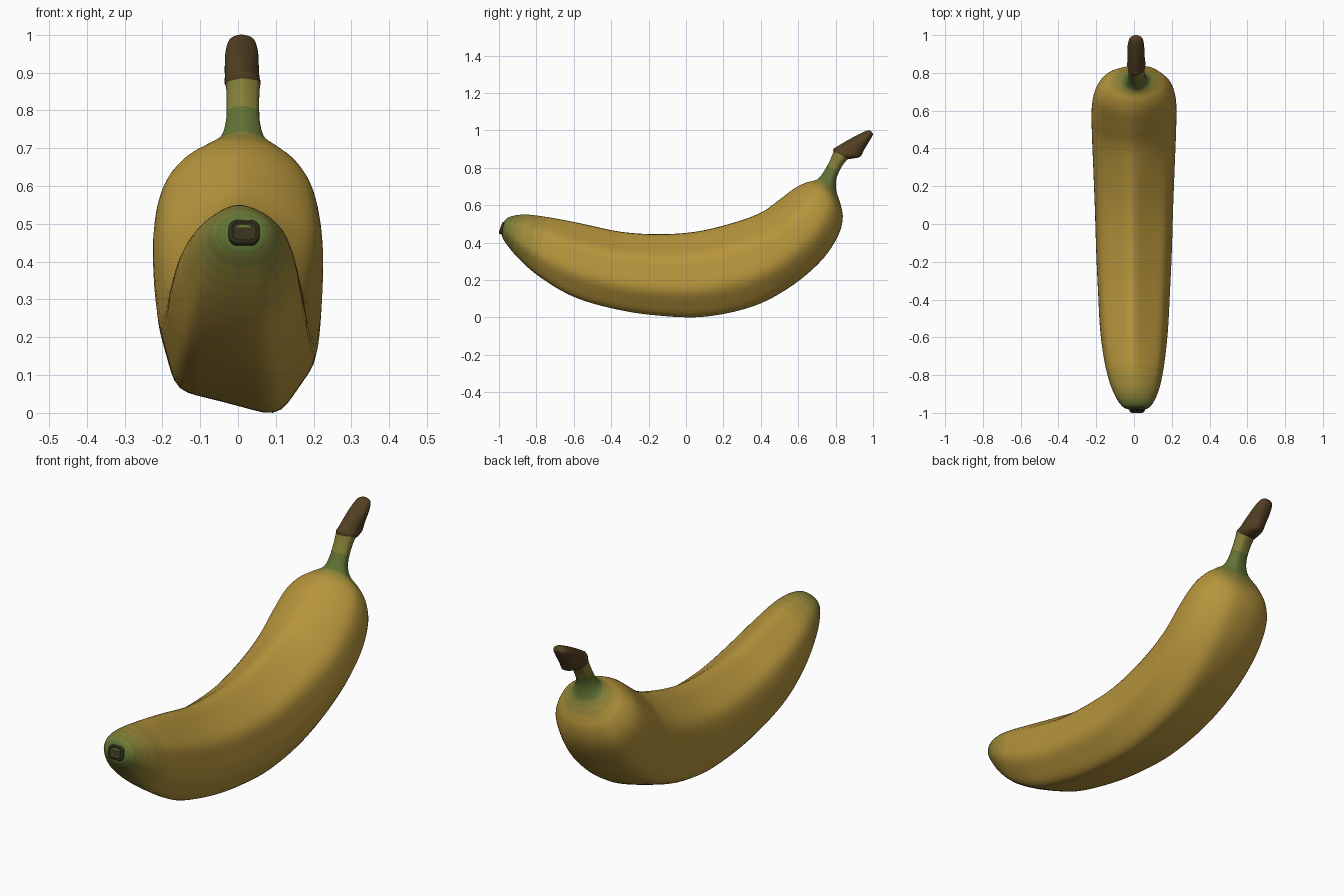
import bpy, bmesh, math
from mathutils import Vector

if "Cube" in bpy.data.objects:
    bpy.data.objects.remove(bpy.data.objects["Cube"])

SIDES = 60
RIDGES = [(1, -.36), (.84, .42), (-.08, 1.02), (-.9, .5), (-1.02, .0), (-.8, -.70), (.5, -1)]


def material(name, rgb):
    m = bpy.data.materials.new(name)
    m.diffuse_color = (*rgb, 1)
    m.use_nodes = True
    m.node_tree.nodes["Principled BSDF"].inputs["Base Color"].default_value = m.diffuse_color
    return m


def lerp(a, b, t):
    return tuple(p + (q - p) * t for p, q in zip(a, b))


# ridged cross-section as a radius for every angle
def ridge_radii():
    radii = []
    for i in range(SIDES):
        a = 2 * math.pi * i / SIDES
        d = (math.cos(a), math.sin(a))
        best = 1.0
        for k, p in enumerate(RIDGES):
            q = RIDGES[(k + 1) % len(RIDGES)]
            e = (q[0] - p[0], q[1] - p[1])
            den = d[0] * e[1] - d[1] * e[0]
            if abs(den) < 1e-6:
                continue
            r = (p[0] * e[1] - p[1] * e[0]) / den
            s = (p[0] * d[1] - p[1] * d[0]) / den
            if r > 0 and -1e-4 <= s <= 1.0001:
                best = r
        radii.append(best)
    for _ in range(2):
        radii = [(radii[i - 1] + 2 * radii[i] + radii[(i + 1) % SIDES]) / 4 for i in range(SIDES)]
    return radii


RADII = ridge_radii()


def section(blend):
    pts = []
    for i, r in enumerate(RADII):
        a = 2 * math.pi * i / SIDES
        r = 1 + (r - 1) * blend
        pts.append((r * math.cos(a), r * math.sin(a)))
    lo = [min(p[k] for p in pts) for k in (0, 1)]
    hi = [max(p[k] for p in pts) for k in (0, 1)]
    return [tuple((p[k] - lo[k]) / (hi[k] - lo[k]) * 2 - 1 for k in (0, 1)) for p in pts]


def spline(stations, steps):
    out = []
    n = len(stations)
    for i in range(n - 1):
        p0, p1, p2, p3 = (stations[min(max(j, 0), n - 1)] for j in range(i - 1, i + 3))
        for s in range(steps):
            t = s / steps
            out.append(tuple(.5 * (2 * b + (c - a) * t + (2 * a - 5 * b + 4 * c - d) * t * t
                                   + (3 * b - a - 3 * c + d) * t ** 3)
                             for a, b, c, d in zip(p0, p1, p2, p3)))
    return out + [stations[-1]]


# station: top y, top z, bottom y, bottom z, half width, centre x, ridge strength
def loft(name, stations, steps, mats, pick):
    bm = bmesh.new()
    rows = spline(stations, steps)
    rings = []
    for ty, tz, by, bz, w, cx, blend in rows:
        ring = []
        for u, v in section(blend):
            t = (v + 1) / 2
            ring.append(bm.verts.new((cx + u * w, by + (ty - by) * t, bz + (tz - bz) * t)))
        rings.append(ring)
    for k, (a, b) in enumerate(zip(rings, rings[1:])):
        for i in range(SIDES):
            j = (i + 1) % SIDES
            f = bm.faces.new((a[i], a[j], b[j], b[i]))
            f.material_index = pick(k / steps)
    bm.faces.new(rings[0]).material_index = pick(0)
    bm.faces.new(rings[-1]).material_index = pick(len(stations) - 1)
    bmesh.ops.recalc_face_normals(bm, faces=bm.faces)
    return finish(name, bm, mats)


def finish(name, bm, mats):
    me = bpy.data.meshes.new(name)
    bm.to_mesh(me)
    bm.free()
    ob = bpy.data.objects.new(name, me)
    bpy.context.collection.objects.link(ob)
    for m in mats:
        me.materials.append(m)
    bpy.ops.object.select_all(action='DESELECT')
    ob.select_set(True)
    bpy.context.view_layer.objects.active = ob
    bpy.ops.object.shade_smooth_by_angle(angle=math.radians(50))
    return ob


YELLOW, GREEN = (.47, .30, .045), (.12, .17, .035)
SHADES = 7
peel = [material(f"peel_{i}", lerp(YELLOW, GREEN, i / (SHADES - 1))) for i in range(SHADES)]
brown = material("dry_brown", (.085, .05, .016))
dark = material("dark_tip", (.035, .03, .012))


# green fades in towards the blossom end and the stem
def peel_shade(s):
    g = max((3.0 - s) / 2.4, (s - 12.3) / 1.6 if s < 15.5 else .75, 0)
    return round(min(g, 1) * (SHADES - 1))


# peel and stem
loft("peel", [
    (-.982, .495, -.985, .445, .035, .015, .1),
    (-.95, .535, -.972, .41, .078, .012, .2),
    (-.86, .55, -.90, .32, .122, .008, .4),
    (-.72, .533, -.78, .215, .155, .003, .7),
    (-.55, .50, -.60, .11, .178, 0, .95),
    (-.35, .458, -.38, .045, .19, 0, 1),
    (-.15, .445, -.15, .01, .20, 0, 1),
    (.05, .458, .10, .004, .207, 0, 1),
    (.25, .505, .36, .06, .216, 0, .9),
    (.40, .56, .56, .165, .223, 0, .7),
    (.50, .63, .72, .30, .224, 0, .5),
    (.58, .69, .81, .43, .207, 0, .4),
    (.64, .72, .838, .53, .168, .003, .3),
    (.69, .733, .825, .61, .118, .008, .3),
    (.715, .75, .803, .68, .065, .012, .4),
    (.74, .785, .805, .745, .046, .013, .5),
    (.77, .84, .835, .81, .043, .013, .5),
    (.79, .89, .868, .85, .045, .013, .5),
], 6, peel, peel_shade)

# dried cut end of the stem
loft("stem_cap", [
    (.789, .878, .862, .845, .043, .012, .4),
    (.788, .900, .895, .850, .048, .012, .4),
    (.805, .912, .932, .860, .046, .011, .4),
    (.86, .945, .952, .895, .045, .010, .3),
    (.92, .977, .974, .932, .043, .010, .3),
    (.965, .998, .995, .968, .034, .010, .2),
    (.985, 1.0, 1.0, .982, .016, .010, .2),
], 4, [brown], lambda s: 0)

# blossom end nub with a sunken middle
bm = bmesh.new()
bmesh.ops.create_cube(bm, size=1)
for v in bm.verts:
    v.co = Vector((v.co.x * .082, v.co.y * .036, v.co.z * .068))
face = min(bm.faces, key=lambda f: f.calc_center_median().y)
bmesh.ops.bevel(bm, geom=[e for e in bm.edges if abs(e.verts[0].co.y - e.verts[1].co.y) > .01],
                offset=.024, segments=5, profile=.5, affect='EDGES')
face = min(bm.faces, key=lambda f: f.calc_center_median().y)
bmesh.ops.bevel(bm, geom=list(face.edges), offset=.009, segments=3, profile=.5, affect='EDGES')
face = min(bm.faces, key=lambda f: f.calc_center_median().y)
bmesh.ops.inset_individual(bm, faces=[face], thickness=.008, depth=-.006)
nub = finish("blossom_nub", bm, [dark])
nub.location = (.016, -.975, .475)
nub.rotation_euler = (math.radians(-20), 0, 0)
